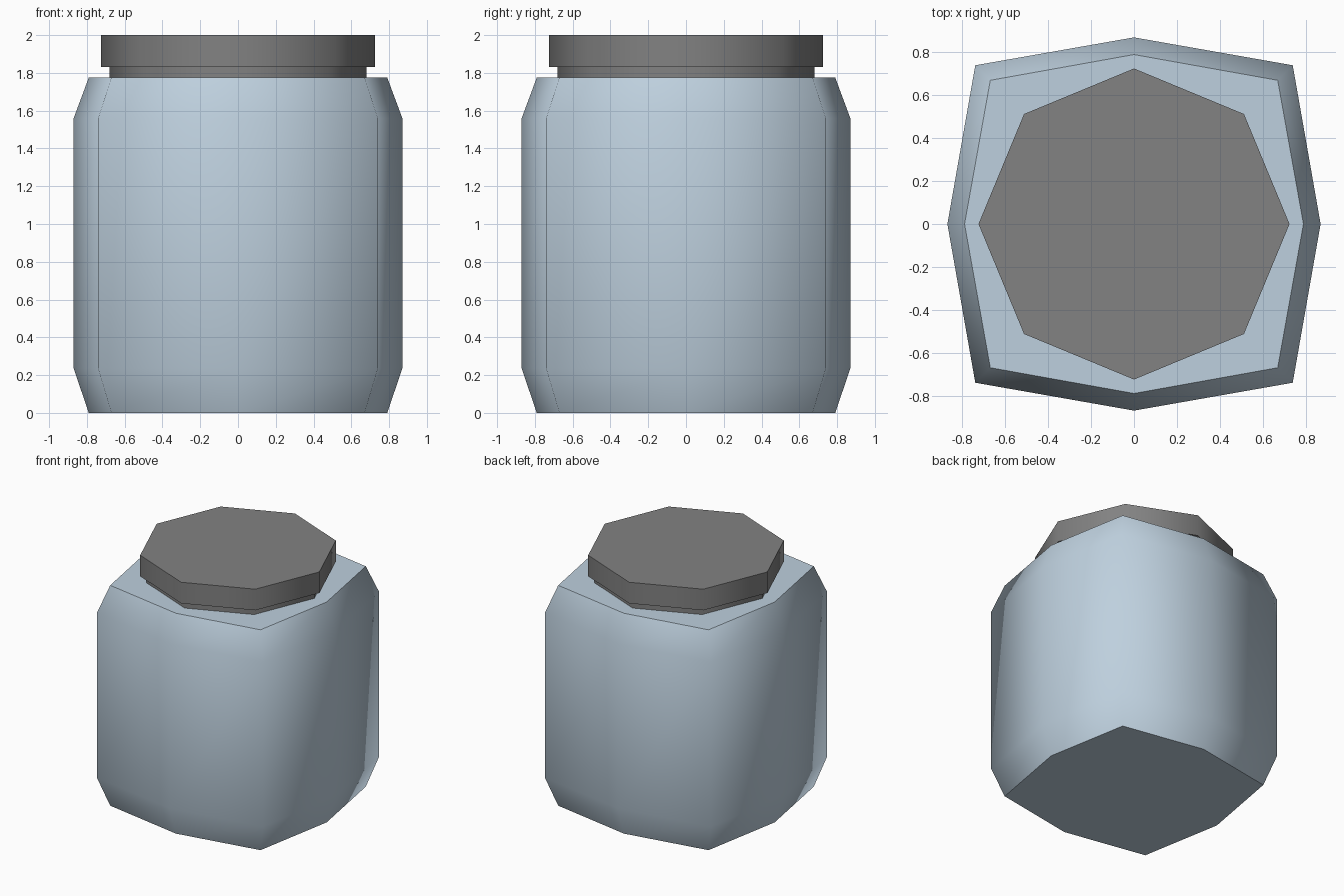
import bpy
import bmesh
from math import cos, sin, pi, hypot

old = bpy.data.objects.get("Cube")
if old:
    bpy.data.objects.remove(old, do_unlink=True)


def make_material(name, rgb):
    mat = bpy.data.materials.new(name)
    mat.use_nodes = True
    mat.diffuse_color = (*rgb, 1)
    shader = next(n for n in mat.node_tree.nodes if n.type == 'BSDF_PRINCIPLED')
    shader.inputs["Base Color"].default_value = (*rgb, 1)
    return mat


def eight_sided(name, mat, sections):
    """Stack eight-sided rings; each section is (side radius, corner radius, height)."""
    bm = bmesh.new()
    rings = []
    for side, corner, z in sections:
        radii = (side, corner)
        rings.append([bm.verts.new((radii[i % 2] * cos(i * pi / 4),
                                    radii[i % 2] * sin(i * pi / 4), z))
                      for i in range(8)])
    for low, high in zip(rings, rings[1:]):
        for i in range(8):
            j = (i + 1) % 8
            bm.faces.new((low[i], low[j], high[j], high[i])).smooth = True
    # Flat caps with crisp rims, smooth walls
    caps = [bm.faces.new(rings[0][::-1]), bm.faces.new(rings[-1])]
    for cap in caps:
        cap.smooth = False
        for edge in cap.edges:
            edge.smooth = False
    mesh = bpy.data.meshes.new(name)
    bm.to_mesh(mesh)
    bm.free()
    mesh.materials.append(mat)
    obj = bpy.data.objects.new(name, mesh)
    bpy.context.collection.objects.link(obj)
    return obj


glass = make_material("pale blue", (0.515, 0.631, 0.731))
metal = make_material("lid grey", (0.223, 0.223, 0.223))

# Jar body: rounded square with tapered shoulder and foot
wide = (0.87, hypot(0.74, 0.74))
narrow = (0.79, hypot(0.67, 0.67))
eight_sided("jar_body", glass, [(*narrow, 0), (*wide, 0.235),
                                (*wide, 1.56), (*narrow, 1.775)])

# Neck and overhanging lid
eight_sided("jar_neck", metal, [(0.68, 0.68, 1.77), (0.68, 0.68, 1.835)])
eight_sided("jar_lid", metal, [(0.725, 0.725, 1.83), (0.725, 0.725, 2.0)])
